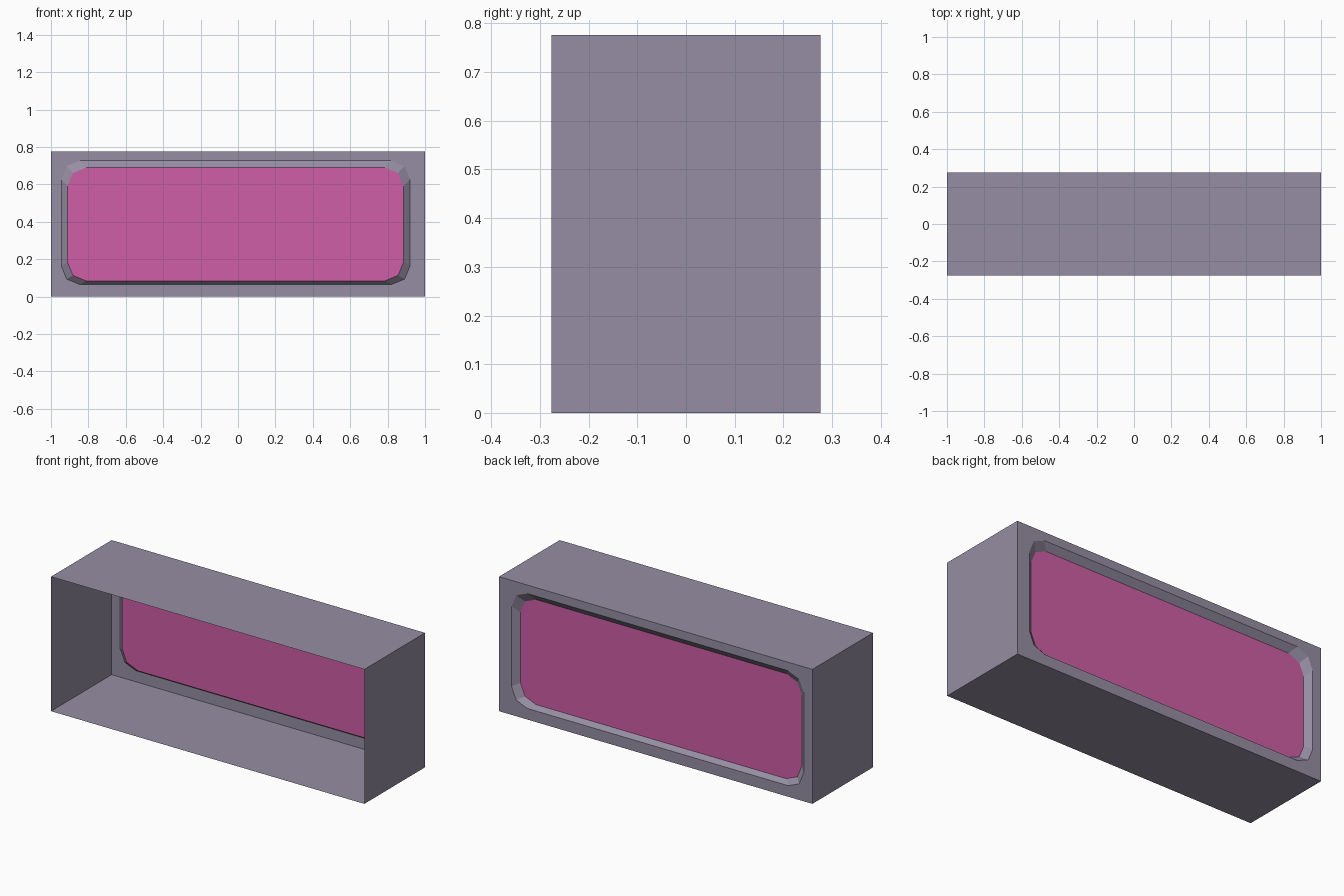
import bpy
import bmesh
from math import sin, cos, pi

if "Cube" in bpy.data.objects:
    bpy.data.objects.remove(bpy.data.objects["Cube"], do_unlink=True)

FRONT, BACK, HEIGHT = -0.276, 0.276, 0.776
PANEL_Y = BACK - 0.03


def material(name, color):
    mat = bpy.data.materials.new(name)
    mat.use_nodes = True
    mat.diffuse_color = color
    mat.node_tree.nodes["Principled BSDF"].inputs["Base Color"].default_value = color
    return mat


def rounded_rect(x0, x1, z0, z1, r, y):
    """Rectangle with two-segment corners, three points per corner."""
    centres = [(x1 - r, z1 - r), (x0 + r, z1 - r), (x0 + r, z0 + r), (x1 - r, z0 + r)]
    return [(cx + r * cos((2 * i + k) * pi / 4), y, cz + r * sin((2 * i + k) * pi / 4))
            for i, (cx, cz) in enumerate(centres) for k in range(3)]


def finish(bm, name, mat):
    mesh = bpy.data.meshes.new(name)
    bm.to_mesh(mesh)
    bm.free()
    mesh.materials.append(mat)
    obj = bpy.data.objects.new(name, mesh)
    bpy.context.collection.objects.link(obj)


grey = material("mauve grey", (0.305, 0.27, 0.366, 1))
pink = material("pink", (0.62, 0.114, 0.381, 1))

rim = rounded_rect(-0.945, 0.92, 0.064, 0.727, 0.1, BACK)
inset = rounded_rect(-0.912, 0.885, 0.084, 0.69, 0.1, PANEL_Y)

# Thin case, open at the front, with a sloped recess in the back wall
bm = bmesh.new()
corners = [(1, HEIGHT), (-1, HEIGHT), (-1, 0), (1, 0)]
front = [bm.verts.new((x, FRONT, z)) for x, z in corners]
back = [bm.verts.new((x, BACK, z)) for x, z in corners]
outer = [bm.verts.new(p) for p in rim]
inner = [bm.verts.new(p) for p in inset]
for i in range(4):
    j = (i + 1) % 4
    a, b, c = outer[3 * i:3 * i + 3]
    bm.faces.new((front[i], front[j], back[j], back[i]))
    bm.faces.new((back[i], back[j], outer[3 * j], c))
    bm.faces.new((back[i], b, a))
    bm.faces.new((back[i], c, b))
for i in range(12):
    j = (i + 1) % 12
    bm.faces.new((outer[i], outer[j], inner[j], inner[i]))
bmesh.ops.recalc_face_normals(bm, faces=bm.faces)
finish(bm, "case", grey)

# Flat panel closing the recess
bm = bmesh.new()
bm.faces.new([bm.verts.new(p) for p in reversed(inset)])
finish(bm, "back_panel", pink)
